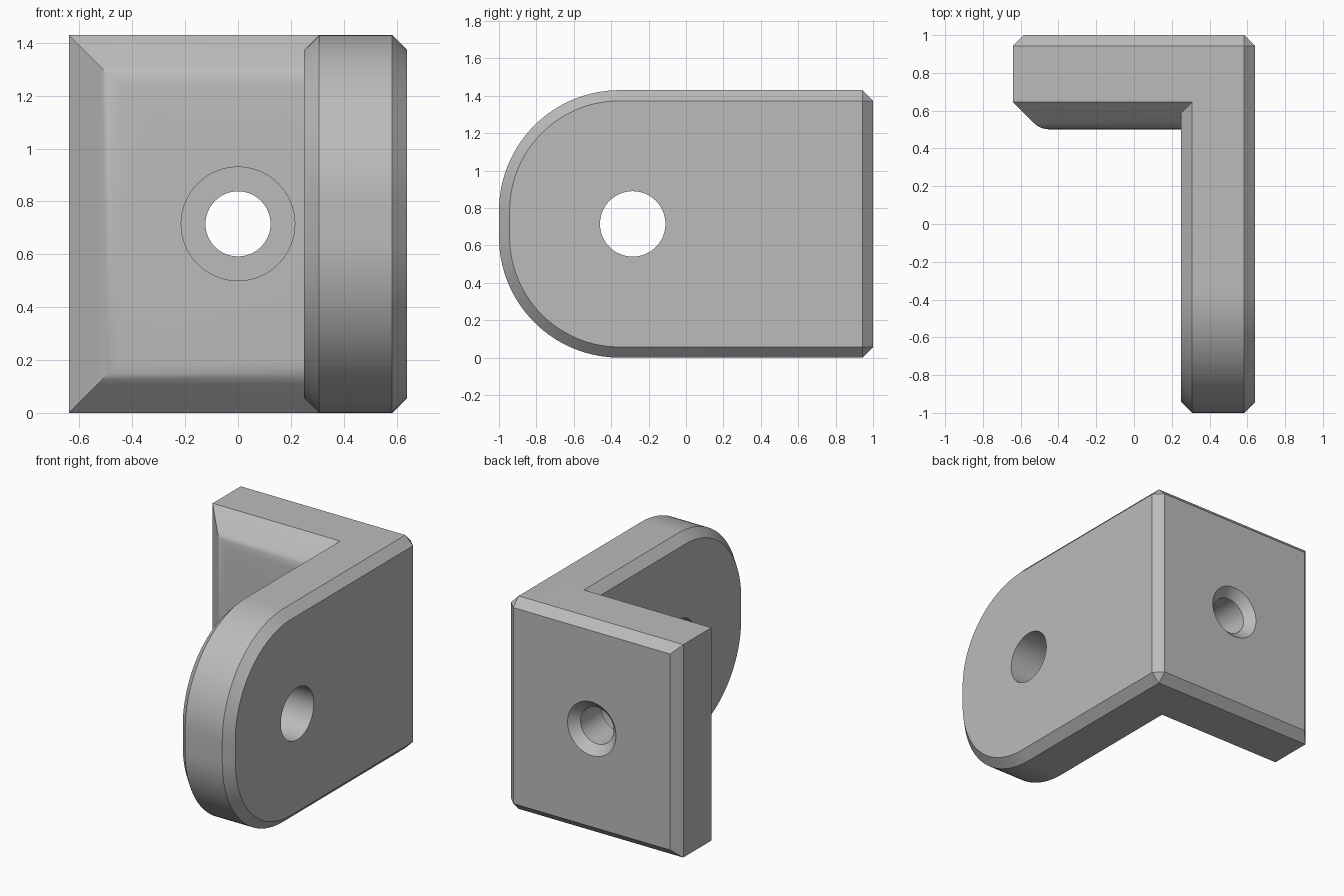
import bpy, bmesh, math
from mathutils import Matrix

cube = bpy.data.objects.get("Cube")
if cube:
    bpy.data.objects.remove(cube, do_unlink=True)

HALF_W, HEIGHT, INNER_X = 0.64, 1.43, 0.25
CHAMFER, MID = 0.057, 0.715

grey = bpy.data.materials.new("plain grey")
grey.use_nodes = True
grey.diffuse_color = (0.5, 0.5, 0.5, 1)
grey.node_tree.nodes["Principled BSDF"].inputs["Base Color"].default_value = grey.diffuse_color


def finish(name, bm):
    bmesh.ops.recalc_face_normals(bm, faces=bm.faces)
    mesh = bpy.data.meshes.new(name)
    bm.to_mesh(mesh)
    bm.free()
    mesh.materials.append(grey)
    obj = bpy.data.objects.new(name, mesh)
    bpy.context.collection.objects.link(obj)
    return obj


def loft(name, rings):
    """Skin a list of closed rings and cap both ends."""
    bm = bmesh.new()
    rows = [[bm.verts.new(p) for p in ring] for ring in rings]
    n = len(rows[0])
    for a, b in zip(rows, rows[1:]):
        for i in range(n):
            j = (i + 1) % n
            bm.faces.new((a[i], a[j], b[j], b[i]))
    bm.faces.new(rows[0])
    bm.faces.new(rows[-1])
    return finish(name, bm)


def turned(name, profile, matrix, sides=64):
    """Turn (distance, radius) pairs about local z, then place the result."""
    angles = [math.tau * i / sides for i in range(sides)]
    obj = loft(name, [[(r * math.cos(a), r * math.sin(a), d) for a in angles]
                      for d, r in profile])
    obj.data.transform(matrix)
    obj.hide_render = True
    return obj


def combine(target, other, operation):
    mod = target.modifiers.new(operation.lower(), "BOOLEAN")
    mod.operation, mod.solver, mod.object = operation, "EXACT", other
    bpy.context.view_layer.objects.active = target
    bpy.ops.object.modifier_apply(modifier=mod.name)
    bpy.data.objects.remove(other, do_unlink=True)


# Side arm: round-ended outline pushed across x, outer rims chamfered
RADIUS, STEPS = 0.645, 32
outline = [(1, 0), (1, HEIGHT)]
for centre_z, start in ((HEIGHT - RADIUS, 0.5), (RADIUS, 1.0)):
    for i in range(STEPS + 1):
        a = math.pi * (start + 0.5 * i / STEPS)
        outline.append((RADIUS - 1 + RADIUS * math.cos(a), centre_z + RADIUS * math.sin(a)))
arm = loft("angle_bracket", [[(x, y, z) for y, z in outline] for x in (INNER_X, HALF_W)])
bm = bmesh.new()
bm.from_mesh(arm.data)
rims = []
for e in bm.edges:
    on_outer = all(v.co.x > HALF_W - 0.01 for v in e.verts)
    on_inner = all(v.co.x < INNER_X + 0.01 for v in e.verts)
    on_back = all(v.co.y > 0.99 for v in e.verts)
    if on_outer or on_back or on_inner:
        rims.append(e)
bmesh.ops.bevel(bm, geom=rims, offset=CHAMFER, segments=1, affect="EDGES")
bm.to_mesh(arm.data)
bm.free()

# Back plate: rectangles stepped along y, with a broad eased slope in front
steps = [(1, CHAMFER), (1 - CHAMFER, 0), (0.645, 0), (0.535, 0.11), (0.521, 0.126),
         (0.51, 0.146), (0.503, 0.17), (0.5, 0.2)]
plate = loft("back_plate", [[(-HALF_W + s, y, s), (0.45, y, s),
                             (0.45, y, HEIGHT - s), (-HALF_W + s, y, HEIGHT - s)]
                            for y, s in steps])
combine(arm, plate, "UNION")

# Screw hole: countersunk at the back, counterbored in front
along_y = Matrix.Translation((0, 0, MID)) @ Matrix.Rotation(-math.pi / 2, 4, "X")
combine(arm, turned("screw_cutter", [(1.02, 0.2), (0.943, 0.123), (0.72, 0.123),
                                     (0.72, 0.215), (0.4, 0.215)], along_y), "DIFFERENCE")

# Pivot hole through the arm
along_x = Matrix.Translation((0, -0.285, MID)) @ Matrix.Rotation(math.pi / 2, 4, "Y")
combine(arm, turned("pivot_cutter", [(0.1, 0.175), (0.8, 0.175)], along_x), "DIFFERENCE")

bpy.ops.object.select_all(action="DESELECT")
arm.select_set(True)
bpy.context.view_layer.objects.active = arm
bpy.ops.object.shade_smooth_by_angle(angle=math.radians(30))
